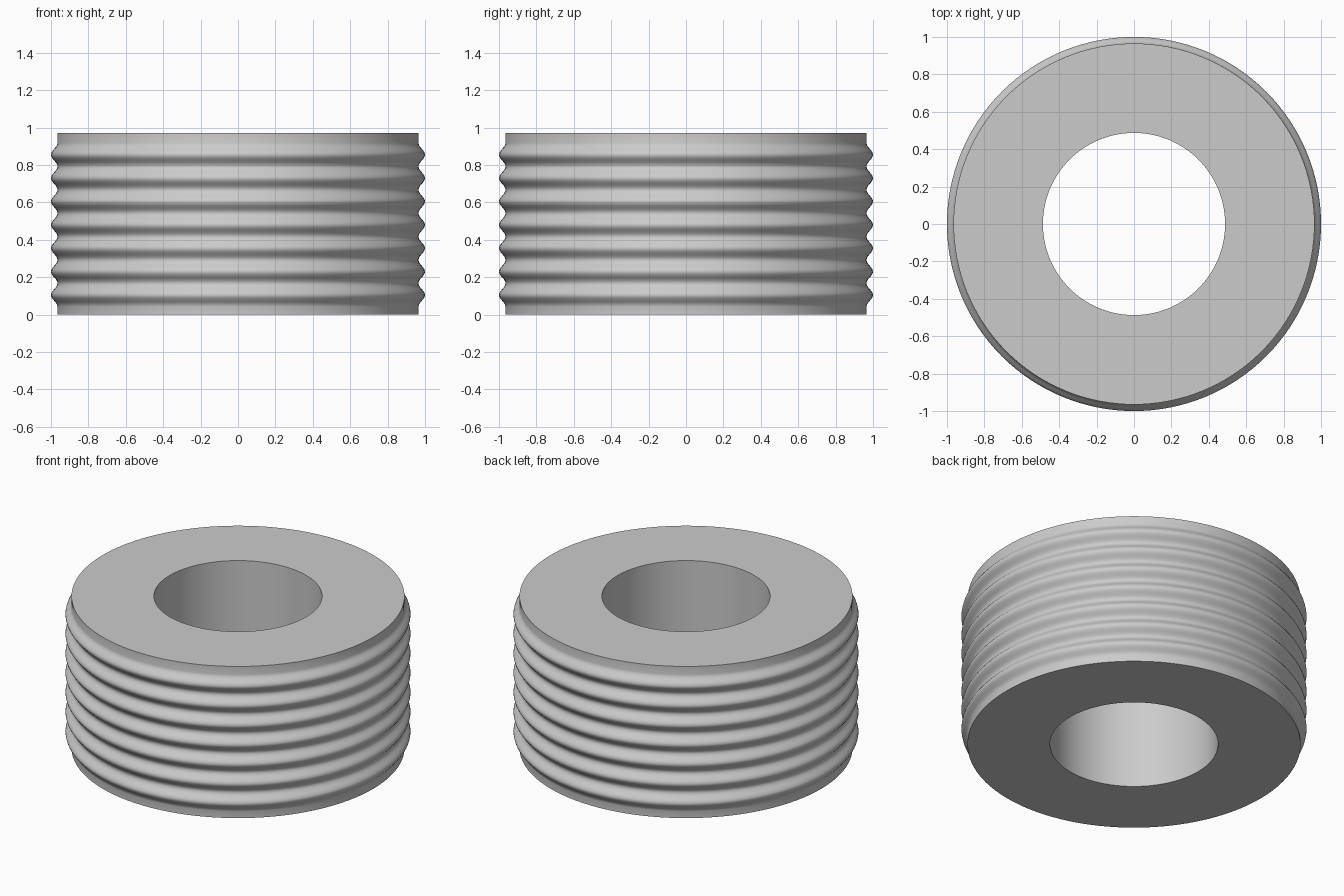
import bpy
import bmesh
import math

if "Cube" in bpy.data.objects:
    bpy.data.objects.remove(bpy.data.objects["Cube"])

HEIGHT, BORE, GROOVE, RIDGE = 0.97, 0.487, 0.965, 1.0
RINGS, PITCH, START = 7, 0.125, 0.0425
STEPS, SEGMENTS = 12, 128

# Plain grey surface
grey = bpy.data.materials.new("grey")
grey.use_nodes = True
colour = (0.6, 0.6, 0.6, 1)
grey.diffuse_color = colour
grey.node_tree.nodes["Principled BSDF"].inputs["Base Color"].default_value = colour

# Cross-section: bore, flat end faces and rounded ridges on the outside
profile = [(BORE, 0), (GROOVE, 0)]
for i in range(RINGS * STEPS + 1):
    wave = (1 - math.cos(math.tau * i / STEPS)) / 2
    profile.append((GROOVE + (RIDGE - GROOVE) * wave, START + PITCH * i / STEPS))
profile += [(GROOVE, HEIGHT), (BORE, HEIGHT)]

# Ribbed ring: the closed cross-section turned about the upright axis
bm = bmesh.new()
rows = []
for s in range(SEGMENTS):
    a = math.tau * s / SEGMENTS
    rows.append([bm.verts.new((r * math.cos(a), r * math.sin(a), z)) for r, z in profile])
for s, row in enumerate(rows):
    after = rows[(s + 1) % SEGMENTS]
    for i in range(len(profile)):
        j = (i + 1) % len(profile)
        bm.faces.new((row[i], after[i], after[j], row[j]))
bmesh.ops.recalc_face_normals(bm, faces=bm.faces)

mesh = bpy.data.meshes.new("ribbed_ring")
bm.to_mesh(mesh)
bm.free()
mesh.materials.append(grey)
ring = bpy.data.objects.new("ribbed_ring", mesh)
bpy.context.collection.objects.link(ring)

bpy.ops.object.select_all(action="DESELECT")
ring.select_set(True)
bpy.context.view_layer.objects.active = ring
bpy.ops.object.shade_smooth_by_angle(angle=math.radians(35))
